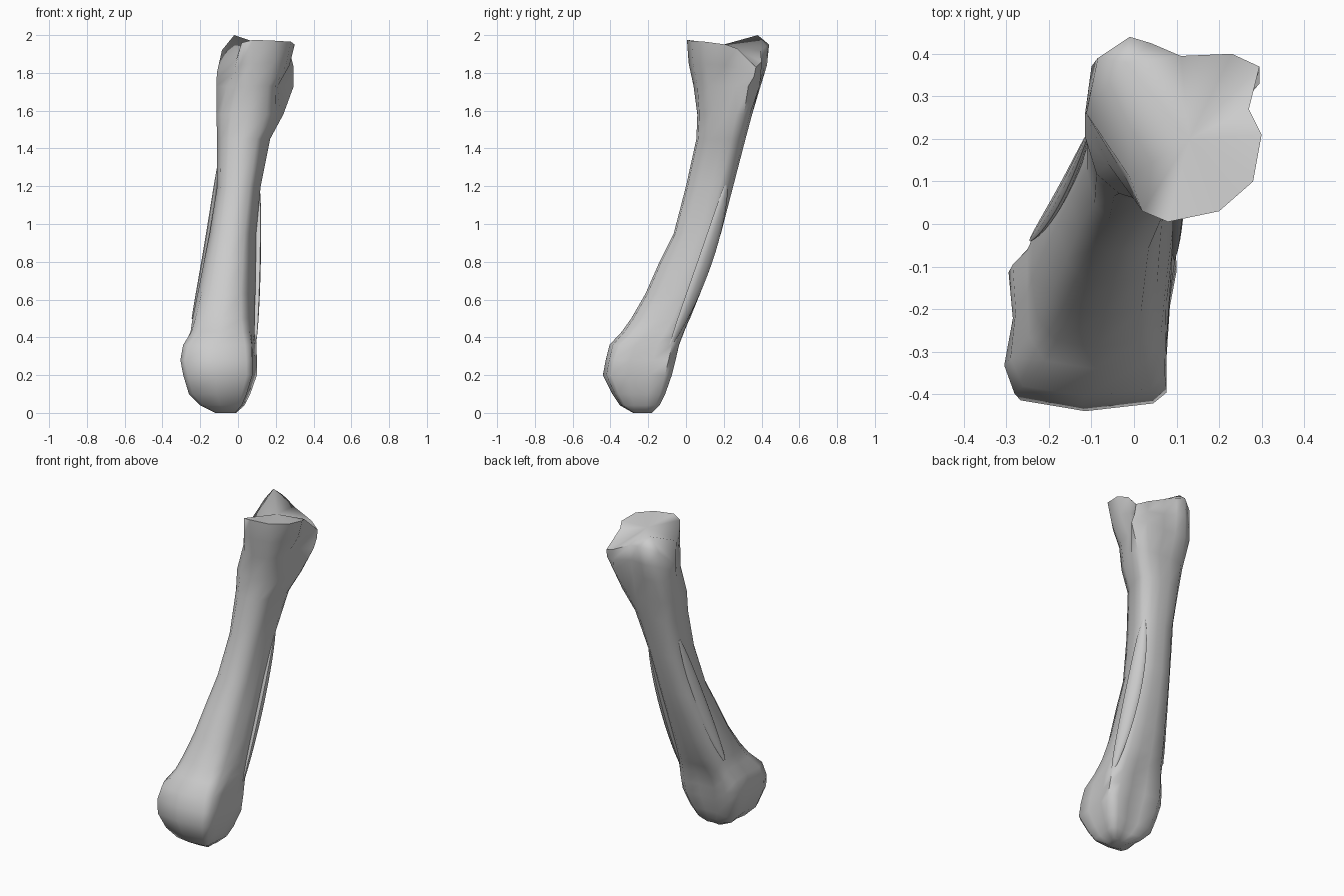
import bpy, math
from mathutils import Vector

if "Cube" in bpy.data.objects:
    bpy.data.objects.remove(bpy.data.objects["Cube"])

def finish(name, verts, faces, angle=40):
    me = bpy.data.meshes.new(name)
    me.from_pydata([tuple(v) for v in verts], [], faces)
    ob = bpy.data.objects.new(name, me)
    bpy.context.collection.objects.link(ob)
    bpy.ops.object.select_all(action='DESELECT')
    ob.select_set(True)
    bpy.context.view_layer.objects.active = ob
    bpy.ops.object.mode_set(mode='EDIT')
    bpy.ops.mesh.select_all(action='SELECT')
    bpy.ops.mesh.normals_make_consistent(inside=False)
    bpy.ops.object.mode_set(mode='OBJECT')
    bpy.ops.object.shade_smooth_by_angle(angle=math.radians(angle))
    return ob

def bridge(rings):
    n = len(rings[0])
    verts = [Vector(p) for r in rings for p in r]
    faces = [(a*n+i, a*n+(i+1) % n, (a+1)*n+(i+1) % n, (a+1)*n+i)
             for a in range(len(rings)-1) for i in range(n)]
    return verts, faces

# unit cross-sections: ridged shaft and boxy lower head
SHAFT = [(-.85, -.6), (-.55, -.92), (-.05, -1), (.5, -.93), (.75, -.45), (.9, .05), (1, .42),
         (.93, .7), (.62, .92), (.25, 1), (-.2, 1), (-.7, .95), (-.95, .65), (-1, 0)]
HEAD = [(-1, -.5), (-.88, -.86), (-.1, -1), (.72, -.9), (.88, -.76), (.88, -.3), (.92, .35),
        (1, .8), (.75, 1), (.3, .9), (-.2, .9), (-.65, 1), (-.95, .68), (-.9, .1)]

# z, x min, x max, y min, y max, share of head profile
SECTIONS = [
    (0, -.12, -.01, -.28, -.18, 1), (.04, -.20, .035, -.35, -.14, 1),
    (.1, -.26, .065, -.39, -.11, 1), (.2, -.29, .1, -.44, -.075, 1),
    (.28, -.305, .1, -.425, -.055, 1), (.36, -.295, .1, -.405, -.035, .85),
    (.43, -.26, .095, -.34, -.005, .5), (.5, -.245, .093, -.29, .025, .25),
    (.63, -.215, .092, -.215, .075, .05), (.8, -.18, .094, -.14, .135, 0),
    (.95, -.15, .096, -.065, .185, 0), (1.2, -.11, .12, 0, .25, 0),
    (1.45, -.11, .17, .055, .315, 0), (1.58, -.115, .24, .06, .35, 0)]

# upper base: neck ring and joint rim
NECK = [(-.06, .14), (-.01, .08), (.07, .04), (.16, .06), (.2, .12), (.21, .2), (.22, .26),
        (.295, .33), (.23, .39), (.1, .385), (.02, .39), (-.05, .395), (-.1, .37), (-.115, .26)]
RIM = [(-.01, .11, 1.87), (.02, .03, 1.96), (.08, .005, 1.975), (.2, .03, 1.97),
       (.28, .1, 1.965), (.3, .21, 1.95), (.27, .27, 1.93), (.295, .37, 1.83),
       (.23, .4, 1.86), (.11, .395, 1.92), (.04, .425, 1.94), (-.01, .44, 1.95),
       (-.085, .39, 1.92), (-.112, .26, 1.8)]

rings = []
for z, x0, x1, y0, y1, w in SECTIONS:
    rings.append([((x0+x1)/2 + (x1-x0)/2*(s[0]*(1-w)+h[0]*w),
                   (y0+y1)/2 + (y1-y0)/2*(s[1]*(1-w)+h[1]*w), z)
                  for s, h in zip(SHAFT, HEAD)])
neck = [(x, y, 1.73) for x, y in NECK]
rings.append(neck)
rings.append([(r[0]*.7+n[0]*.3, r[1]*.75+n[1]*.25, r[2]*.5+n[2]*.5) for r, n in zip(RIM, neck)])
rings.append(RIM)
verts, faces = bridge(rings)
faces.append(tuple(range(14)))
# joint surface fan and raised back tubercle
t, c = len(verts)-14, len(verts)
verts += [Vector((.13, .2, 1.95)), Vector((-.02, .38, 2.0))]
faces += [(c, t+i, t+i+1) for i in range(9)]
faces += [(c+1, t+i, t+(i+1) % 14) for i in range(9, 14)]
faces += [(c, t+9, c+1), (c, c+1, t)]
finish("bone", verts, faces, 62)

# raised attachment strips along the shaft
def strip(name, a, m, b, normal, half_width, thick=.02, steps=14, sides=10):
    a, m, b, n = Vector(a), Vector(m), Vector(b), Vector(normal).normalized()
    ctrl = 2*m - (a+b)/2
    side = n.cross((b-a).normalized()).normalized()
    rs = []
    for k in range(steps+1):
        u = k/steps
        p = a*(1-u)**2 + ctrl*2*u*(1-u) + b*u*u
        s = max(.04, math.sin(math.pi*u))**.5
        rs.append([p + side*half_width*s*math.cos(q) + n*thick*s*math.sin(q)
                   for q in (2*math.pi*j/sides for j in range(sides))])
    v, f = bridge(rs)
    f += [tuple(range(sides)), tuple(range(steps*sides, (steps+1)*sides))]
    finish(name, v, f, 60)

strip("right_strip", (.09, -.08, .36), (.09, .1, .8), (.107, .215, 1.21), (.8, .6, 0), .046)
strip("left_strip", (-.242, -.035, .5), (-.165, .08, .87), (-.106, .215, 1.31), (-.95, .3, 0), .036, .014)
